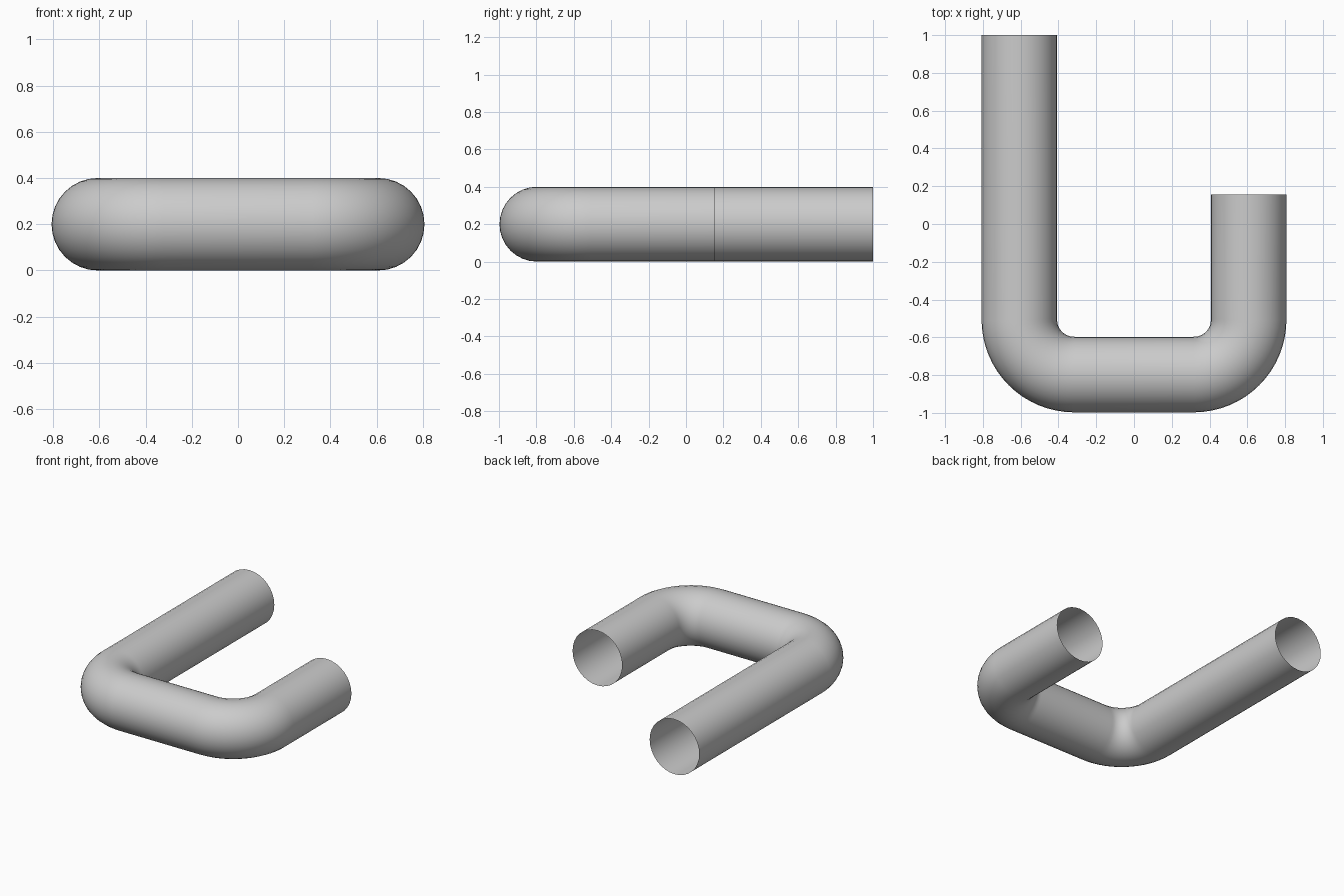
import bpy
import math

cube = bpy.data.objects.get("Cube")
if cube:
    bpy.data.objects.remove(cube, do_unlink=True)

RADIUS = 0.2      # tube radius
SIDE = 0.607      # distance of each arm from the middle
BEND = 0.29       # bend radius of the centre line
FRONT = -0.797    # centre line of the cross run
STEPS = 16


def bend(cx, start):
    """Quarter-circle of centre line points, turning from arm to cross run."""
    cy = FRONT + BEND
    angles = [start + math.pi / 2 * i / STEPS for i in range(STEPS + 1)]
    return [(cx + BEND * math.cos(a), cy + BEND * math.sin(a)) for a in angles]


# Centre line: long right arm, bend, cross run, bend, short left arm
inner = SIDE - BEND
path = [(-SIDE, 1.0)]
path += bend(-inner, math.pi)
path += bend(inner, 1.5 * math.pi)
path += [(SIDE, 0.155)]

curve = bpy.data.curves.new("bent_pipe", "CURVE")
curve.dimensions = "3D"
curve.bevel_depth = RADIUS
curve.bevel_resolution = 14
curve.use_fill_caps = False
spline = curve.splines.new("POLY")
spline.points.add(len(path) - 1)
for point, (x, y) in zip(spline.points, path):
    point.co = (x, y, RADIUS, 1)

# Open-ended pipe mesh
pipe = bpy.data.objects.new("bent_pipe", curve)
bpy.context.collection.objects.link(pipe)
bpy.ops.object.select_all(action="DESELECT")
pipe.select_set(True)
bpy.context.view_layer.objects.active = pipe
bpy.ops.object.convert(target="MESH")
pipe = bpy.context.object
bpy.ops.object.shade_smooth_by_angle(angle=math.radians(40))

# Plain grey
grey = bpy.data.materials.new("light_grey")
grey.use_nodes = True
colour = (0.6, 0.6, 0.6, 1)
grey.diffuse_color = colour
grey.node_tree.nodes["Principled BSDF"].inputs["Base Color"].default_value = colour
pipe.data.materials.clear()
pipe.data.materials.append(grey)
